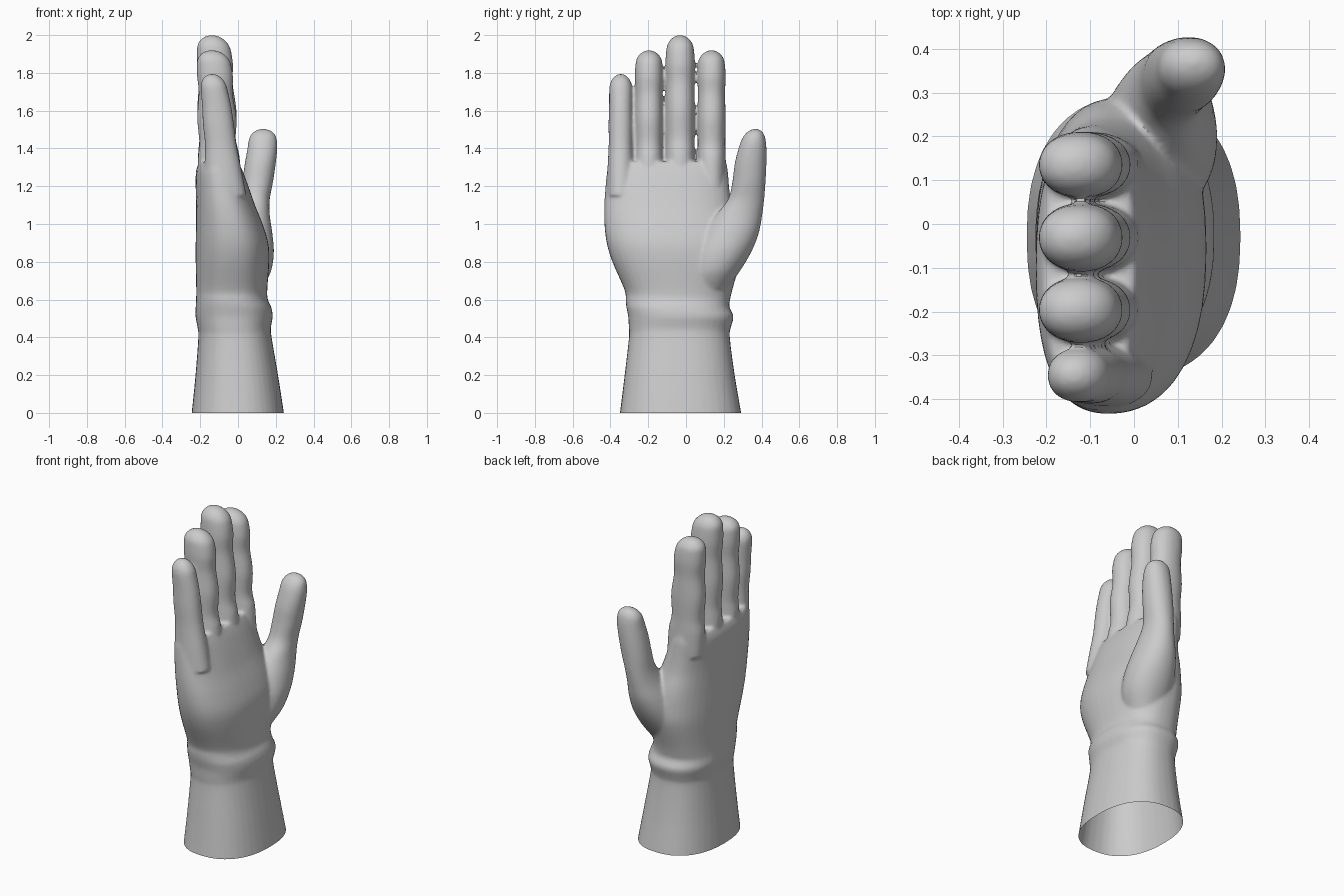
import bpy, bmesh, math
from mathutils import Vector

if "Cube" in bpy.data.objects:
    bpy.data.objects.remove(bpy.data.objects["Cube"])

SIDES, STEPS = 40, 5


def smooth_rows(rows):
    """Catmull-Rom interpolation between section rows."""
    out = []
    for i in range(len(rows) - 1):
        a, b, c, d = (Vector(rows[min(max(k, 0), len(rows) - 1)]) for k in range(i - 1, i + 3))
        for s in range(STEPS):
            t = s / STEPS
            out.append(0.5 * (2 * b + (c - a) * t + (2 * a - 5 * b + 4 * c - d) * t * t
                              + (3 * b - a - 3 * c + d) * t ** 3))
    return out + [Vector(rows[-1])]


def loft(bm, rows, power=2.0, turn=0.0):
    """Closed loft; each row is z, x min, x max, y min, y max."""
    rings = []
    for z, x0, x1, y0, y1 in smooth_rows(rows):
        ring = []
        for k in range(SIDES):
            a = 2 * math.pi * k / SIDES
            c, s = math.cos(a), math.sin(a)
            u = math.copysign(abs(c) ** (2 / power), c) * (x1 - x0) / 2
            v = math.copysign(abs(s) ** (2 / power), s) * (y1 - y0) / 2
            ring.append(bm.verts.new(((x0 + x1) / 2 + u * math.cos(turn) - v * math.sin(turn),
                                      (y0 + y1) / 2 + u * math.sin(turn) + v * math.cos(turn), z)))
        rings.append(ring)
    for r, q in zip(rings, rings[1:]):
        for k in range(SIDES):
            n = (k + 1) % SIDES
            bm.faces.new((r[k], r[n], q[n], q[k]))
    bm.faces.new(rings[0][::-1])
    bm.faces.new(rings[-1])


def finger(bm, y, half, top, rows):
    """Finger with joint swells and a rounded tip; rows are z, x back, x palm, width factor."""
    sections = [(z, a, b, y - half * w, y + half * w) for z, a, b, w in rows]
    _, a, b, w = rows[-1]
    z0 = rows[-1][0]
    cx = (a + b) / 2 - 0.012
    for t in (0.35, 0.6, 0.8, 0.93, 0.995):
        r = math.sqrt(1 - t * t)
        mid = (a + b) / 2 * (1 - t) + cx * t
        h = (b - a) / 2 * r
        sections.append((z0 + (top - z0) * t, mid - h, mid + h, y - half * w * r, y + half * w * r))
    loft(bm, sections, 2.15)


bm = bmesh.new()

# Cuff, wrist fold and palm
loft(bm, [
    (-0.06, -0.25, 0.25, -0.36, 0.30),
    (0.00, -0.245, 0.243, -0.35, 0.292),
    (0.20, -0.225, 0.212, -0.325, 0.258),
    (0.40, -0.210, 0.178, -0.302, 0.232),
    (0.45, -0.214, 0.174, -0.303, 0.237),
    (0.51, -0.225, 0.184, -0.306, 0.252),
    (0.56, -0.224, 0.176, -0.316, 0.230),
    (0.60, -0.222, 0.158, -0.320, 0.234),
    (0.65, -0.221, 0.155, -0.325, 0.245),
    (0.80, -0.224, 0.165, -0.390, 0.285),
    (0.90, -0.224, 0.160, -0.420, 0.285),
    (1.00, -0.222, 0.130, -0.432, 0.270),
    (1.10, -0.222, 0.090, -0.433, 0.242),
    (1.20, -0.224, 0.055, -0.426, 0.228),
    (1.28, -0.222, 0.025, -0.418, 0.222),
    (1.33, -0.205, 0.000, -0.405, 0.212)], 2.35)

# Three long fingers: centre y, half width, top height
for y, half, top in ((-0.196, 0.077, 1.92), (-0.031, 0.080, 2.0), (0.135, 0.077, 1.92)):
    def at(f):
        return 1.2 + (top - 1.2) * f
    finger(bm, y, half, top, [
        (1.20, -0.205, 0.02, 0.95), (at(0.2), -0.212, 0.008, 0.98),
        (at(0.32), -0.205, -0.012, 0.95), (at(0.5), -0.216, -0.008, 0.98),
        (at(0.68), -0.208, -0.028, 0.93), (at(0.8), -0.216, -0.026, 0.98),
        (at(0.89), -0.217, -0.036, 0.93)])

# Little finger, leaning slightly back
finger(bm, -0.345, 0.067, 1.795, [
    (1.15, -0.165, 0.045, 1.1), (1.28, -0.175, 0.02, 1.06), (1.42, -0.175, -0.008, 0.96),
    (1.53, -0.186, -0.022, 0.97), (1.62, -0.190, -0.035, 0.93), (1.71, -0.197, -0.055, 0.92)])

# Thumb and its fleshy root
loft(bm, [
    (0.66, -0.06, 0.13, 0.02, 0.22),
    (0.75, -0.09, 0.175, 0.02, 0.285),
    (0.85, -0.08, 0.190, 0.04, 0.345),
    (0.95, -0.05, 0.182, 0.09, 0.385),
    (1.05, -0.01, 0.168, 0.16, 0.404),
    (1.13, 0.012, 0.168, 0.222, 0.414),
    (1.22, 0.022, 0.185, 0.245, 0.421),
    (1.32, 0.036, 0.200, 0.258, 0.426),
    (1.40, 0.050, 0.208, 0.278, 0.426),
    (1.45, 0.058, 0.205, 0.296, 0.421),
    (1.48, 0.075, 0.192, 0.317, 0.410),
    (1.498, 0.10, 0.165, 0.342, 0.392),
    (1.504, 0.128, 0.14, 0.365, 0.372)], 2.1)

mesh = bpy.data.meshes.new("hand")
bm.to_mesh(mesh)
bm.free()
hand = bpy.data.objects.new("hand", mesh)
bpy.context.collection.objects.link(hand)
bpy.context.view_layer.objects.active = hand
hand.select_set(True)

# Fuse the parts into one soft skin
remesh = hand.modifiers.new("fuse", 'REMESH')
remesh.mode = 'VOXEL'
remesh.voxel_size = 0.009
soften = hand.modifiers.new("soften", 'SMOOTH')
soften.factor = 0.5
soften.iterations = 8
reduce = hand.modifiers.new("reduce", 'DECIMATE')
reduce.ratio = 0.3
for name in ("fuse", "soften", "reduce"):
    bpy.ops.object.modifier_apply(modifier=name)

# Open the bottom of the cuff
bm = bmesh.new()
bm.from_mesh(hand.data)
bmesh.ops.bisect_plane(bm, geom=bm.verts[:] + bm.edges[:] + bm.faces[:],
                       plane_co=(0, 0, 0), plane_no=(0, 0, 1), clear_inner=True)
bm.to_mesh(hand.data)
bm.free()

grey = bpy.data.materials.new("light_grey")
grey.diffuse_color = (0.6, 0.6, 0.6, 1)
grey.use_nodes = True
grey.node_tree.nodes["Principled BSDF"].inputs["Base Color"].default_value = grey.diffuse_color
hand.data.materials.clear()
hand.data.materials.append(grey)
bpy.ops.object.shade_smooth_by_angle(angle=math.radians(50))
